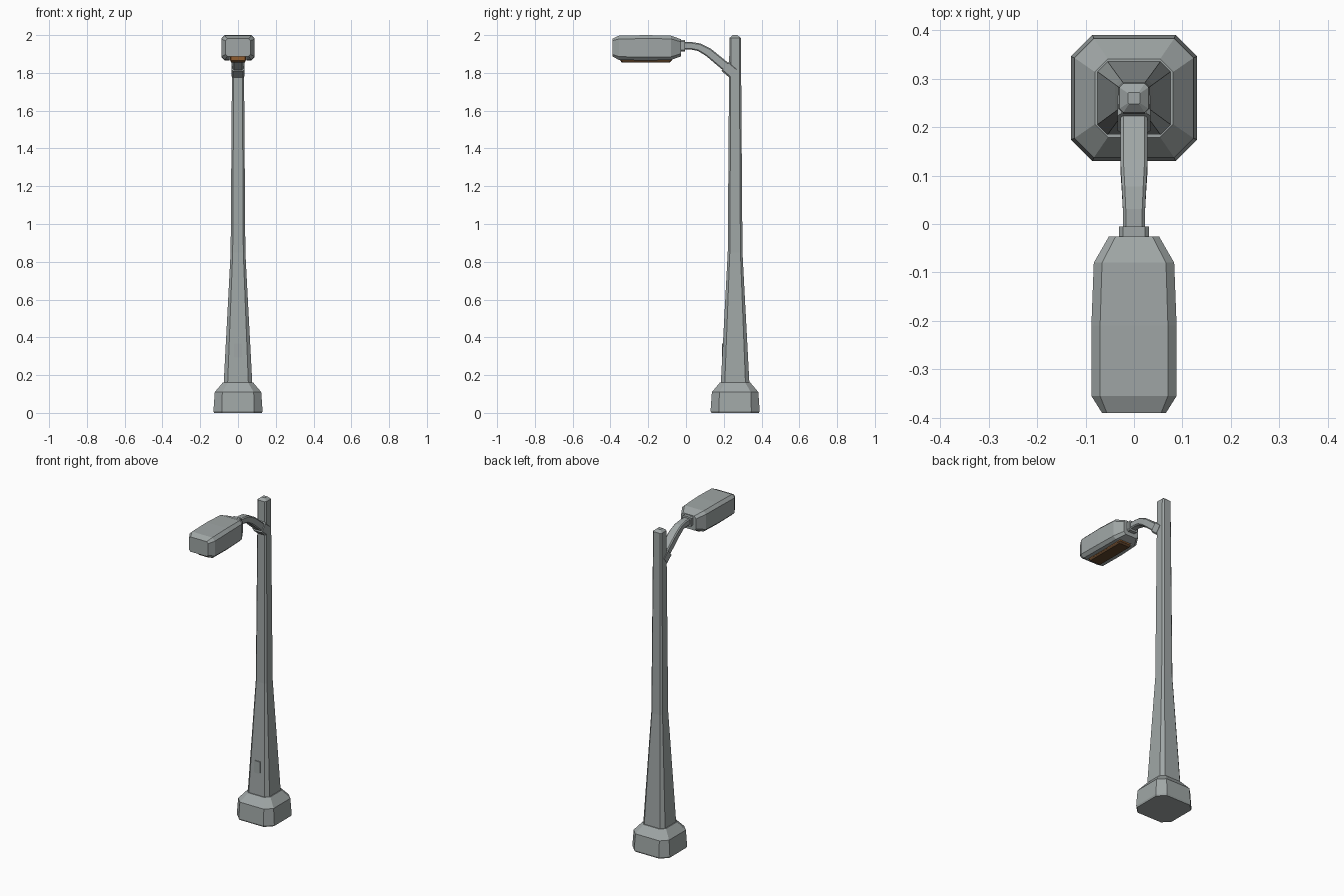
import bpy, bmesh
from mathutils import Vector

if "Cube" in bpy.data.objects:
    bpy.data.objects.remove(bpy.data.objects["Cube"])

def material(name, rgb):
    m = bpy.data.materials.new(name)
    m.diffuse_color = (*rgb, 1)
    m.use_nodes = True
    m.node_tree.nodes["Principled BSDF"].inputs["Base Color"].default_value = m.diffuse_color
    return m

GREY = material("grey metal", (0.35, 0.383, 0.38))
AMBER = material("amber rim", (0.28, 0.11, 0.03))
BROWN = material("dark brown lens", (0.12, 0.06, 0.025))
X, Y, Z = Vector((1, 0, 0)), Vector((0, 1, 0)), Vector((0, 0, 1))
POLE_Y = 0.26

def ring(c, u, v, hu, hv, cut):
    """Rectangle with cut corners, centred on c in the plane u, v."""
    pts = [(hu, -hv + cut), (hu, hv - cut), (hu - cut, hv), (-hu + cut, hv),
           (-hu, hv - cut), (-hu, -hv + cut), (-hu + cut, -hv), (hu - cut, -hv)]
    return [Vector(c) + u * a + v * b for a, b in pts]

def loft(name, rings, mat):
    """Skin successive rings and cap both ends."""
    bm = bmesh.new()
    rows = [[bm.verts.new(p) for p in r] for r in rings]
    n = len(rows[0])
    for a, b in zip(rows, rows[1:]):
        for i in range(n):
            j = (i + 1) % n
            bm.faces.new((a[i], a[j], b[j], b[i]))
    bm.faces.new(rows[0][::-1])
    bm.faces.new(rows[-1])
    bmesh.ops.recalc_face_normals(bm, faces=bm.faces)
    me = bpy.data.meshes.new(name)
    bm.to_mesh(me)
    bm.free()
    me.materials.append(mat)
    ob = bpy.data.objects.new(name, me)
    bpy.context.collection.objects.link(ob)
    return ob

def column(name, rows):
    """Vertical part on the pole axis from (z, half width, corner cut)."""
    return loft(name, [ring((0, POLE_Y, z), X, Y, h, h, c) for z, h, c in rows], GREY)

def along(name, rows):
    """Chamfered tube along (y, z) points with (half width, half height, cut)."""
    pts = [Vector((0, r[0], r[1])) for r in rows]
    rings = []
    for i, r in enumerate(rows):
        d = (pts[min(i + 1, len(pts) - 1)] - pts[max(i - 1, 0)]).normalized()
        rings.append(ring(pts[i], X, d.cross(X), *r[2:]))
    return loft(name, rings, GREY)

# Plinth and tapered pole
column("base", [(0, 0.126, 0.042), (0.01, 0.13, 0.044), (0.11, 0.123, 0.04),
                (0.16, 0.081, 0.027)])
column("pole", [(0.15, 0.076, 0.021), (0.85, 0.039, 0.011), (1.8, 0.032, 0.009),
                (1.985, 0.030, 0.008), (2.0, 0.012, 0.002)])

# Access hatch on the pole front
loft("access_hatch", [ring((0, POLE_Y - 0.05, 0.33), X, Z, 0.02, 0.038, 0.003),
                      ring((0, POLE_Y - 0.0705, 0.33), X, Z, 0.02, 0.038, 0.003)], GREY)

# Curved arm with a collar at each end
along("arm", [(0.25, 1.80, 0.028, 0.024, 0.006), (0.19, 1.85, 0.028, 0.024, 0.006),
              (0.12, 1.908, 0.028, 0.023, 0.006), (0.07, 1.936, 0.025, 0.021, 0.006),
              (0.03, 1.943, 0.023, 0.02, 0.006), (-0.03, 1.943, 0.023, 0.02, 0.006)])
along("pole_collar", [(0.25, 1.80, 0.034, 0.032, 0.008), (0.208, 1.835, 0.034, 0.032, 0.008)])
along("head_collar", [(-0.005, 1.943, 0.031, 0.031, 0.008), (-0.035, 1.943, 0.031, 0.031, 0.008)])

# Lamp head: (y, half width, bottom, top, cut)
head = loft("lamp_head", [
    ring((0, y, (b + t) / 2), X, Z, w, (t - b) / 2, c) for y, w, b, t, c in [
        (-0.026, 0.052, 1.888, 1.978, 0.014), (-0.08, 0.083, 1.868, 1.997, 0.017),
        (-0.21, 0.088, 1.866, 2.0, 0.018), (-0.355, 0.088, 1.868, 1.997, 0.018),
        (-0.39, 0.066, 1.888, 1.981, 0.010)]], GREY)

# Shallow channel under the head, open at the front
cutter = loft("channel_cutter", [ring((0, y, 1.84), X, Z, 0.045, 0.048, 0.004)
                                 for y in (-0.07, -0.45)], GREY)
cutter.hide_render = True
cutter.hide_viewport = True
cut = head.modifiers.new("channel", 'BOOLEAN')
cut.operation = 'DIFFERENCE'
cut.solver = 'EXACT'
cut.object = cutter

# Amber rim set in the channel, with the dark lens below it
loft("lens_rim", [ring((0, -0.212, z), X, Y, 0.042, 0.138, 0.006)
                  for z in (1.892, 1.866)], AMBER)
loft("lamp_lens", [ring((0, -0.212, 1.866), X, Y, 0.0415, 0.1375, 0.006),
                   ring((0, -0.212, 1.856), X, Y, 0.036, 0.128, 0.006)], BROWN)
